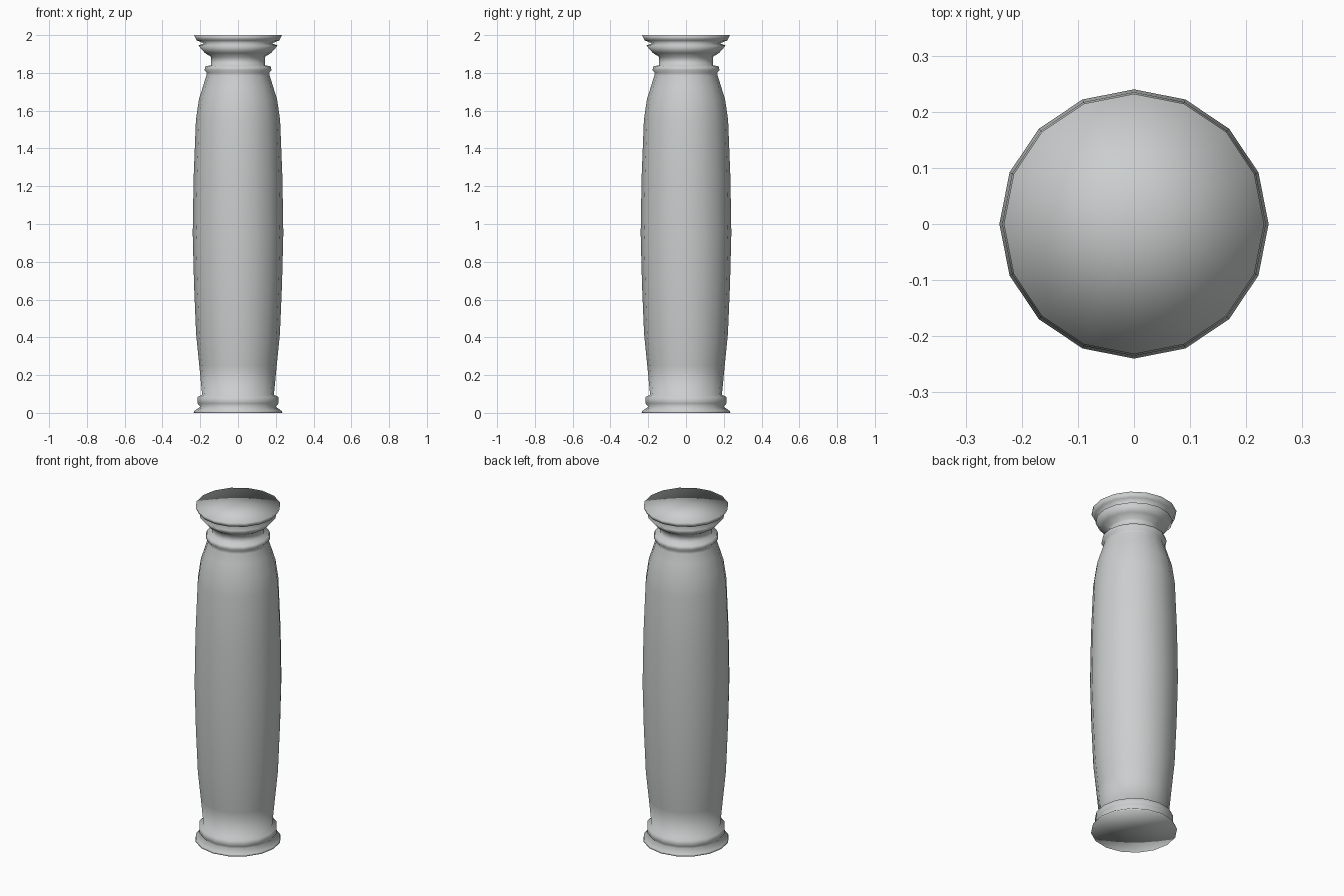
import bpy, bmesh, math

if "Cube" in bpy.data.objects:
    bpy.data.objects.remove(bpy.data.objects["Cube"])

SIDES = 16
stone = bpy.data.materials.new("grey_stone")
stone.diffuse_color = (0.6, 0.62, 0.62, 1)
stone.use_nodes = True
stone.node_tree.nodes["Principled BSDF"].inputs["Base Color"].default_value = stone.diffuse_color

# lathe profile (radius, height): foot, swelling shaft, collar, neck, cap
PROFILE = [
    (0.235, 0.0), (0.232, 0.01), (0.20, 0.032), (0.214, 0.05), (0.214, 0.085),
    (0.19, 0.095), (0.205, 0.25), (0.222, 0.42), (0.233, 0.68), (0.24, 0.95),
    (0.235, 1.25), (0.223, 1.55), (0.207, 1.66), (0.185, 1.73), (0.168, 1.785),
    (0.165, 1.80), (0.178, 1.815), (0.172, 1.835), (0.143, 1.84), (0.143, 1.885),
    (0.175, 1.905), (0.21, 1.945), (0.18, 1.956), (0.218, 1.972), (0.232, 2.0),
]

# column: spin the profile, close with fans at both ends
bm = bmesh.new()
rings = [[bm.verts.new((r * math.cos(2 * math.pi * i / SIDES),
                        r * math.sin(2 * math.pi * i / SIDES), z))
          for i in range(SIDES)] for r, z in PROFILE]
bottom = bm.verts.new((0, 0, 0))
top = bm.verts.new((0, 0, 2))
for i in range(SIDES):
    j = (i + 1) % SIDES
    for a, b in zip(rings, rings[1:]):
        bm.faces.new((a[i], a[j], b[j], b[i]))
    bm.faces.new((bottom, rings[0][j], rings[0][i]))
    bm.faces.new((top, rings[-1][i], rings[-1][j]))
for f in bm.faces:
    f.smooth = True
mesh = bpy.data.meshes.new("column")
bm.to_mesh(mesh)
bm.free()
mesh.materials.append(stone)
bpy.context.collection.objects.link(bpy.data.objects.new("column", mesh))
